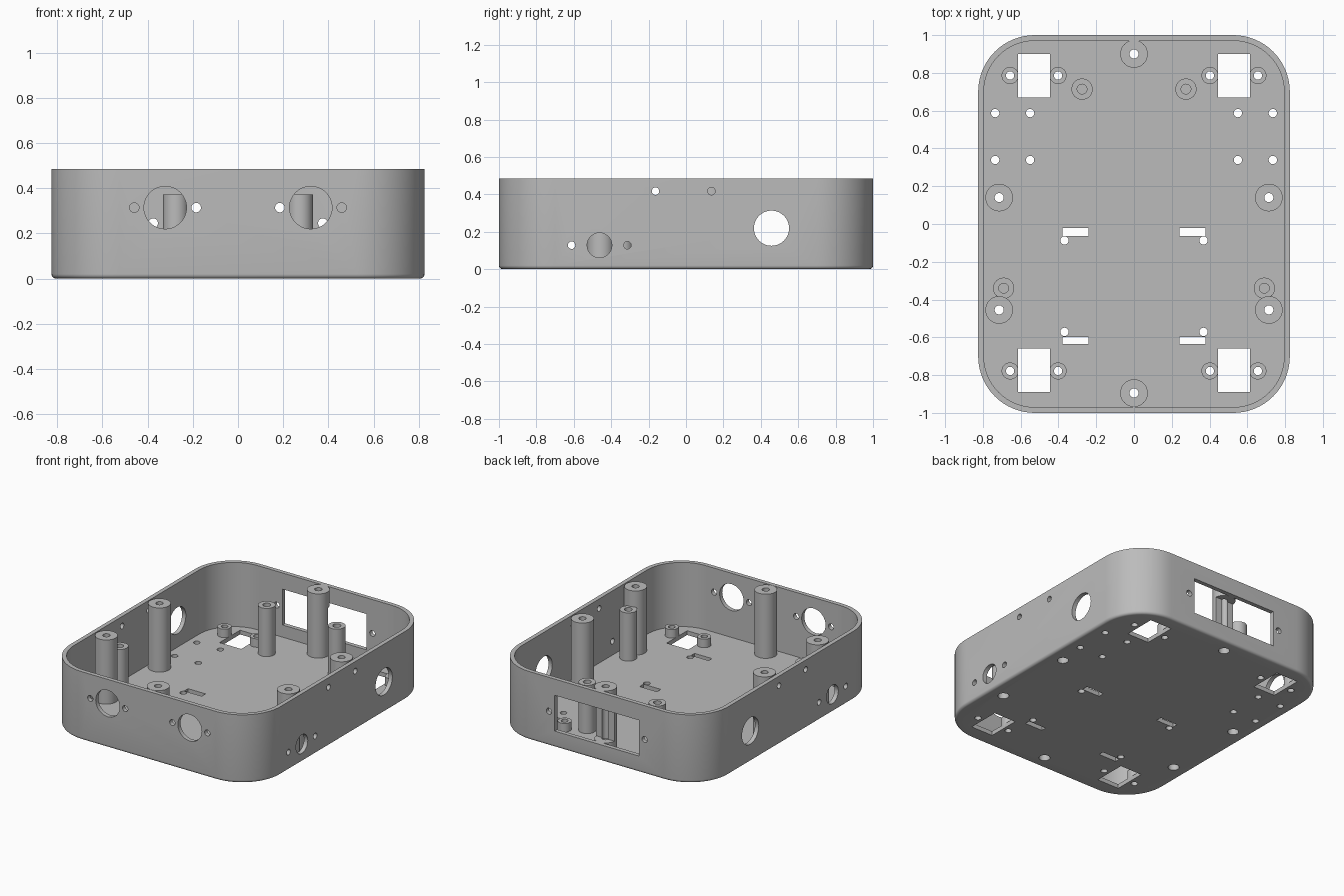
import bpy, bmesh, math
from mathutils import Matrix, Vector

cube = bpy.data.objects.get("Cube")
if cube:
    bpy.data.objects.remove(cube, do_unlink=True)

HX, HY, H = 0.825, 1.0, 0.485      # half width, half length, height
WALL, FLOOR, CORNER = 0.03, 0.03, 0.3
SIGNS = (-1, 1)

grey = bpy.data.materials.new("plain grey")
grey.use_nodes = True
grey.diffuse_color = (0.5, 0.5, 0.5, 1)
grey.node_tree.nodes["Principled BSDF"].inputs["Base Color"].default_value = (0.5, 0.5, 0.5, 1)


def make_object(name, bm):
    bmesh.ops.recalc_face_normals(bm, faces=bm.faces)
    mesh = bpy.data.meshes.new(name)
    bm.to_mesh(mesh)
    bm.free()
    mesh.materials.append(grey)
    ob = bpy.data.objects.new(name, mesh)
    bpy.context.collection.objects.link(ob)
    return ob


def lathe(bm, profile, place, n=32):
    """Closed solid of revolution from (radius, height) pairs."""
    rings = [[bm.verts.new(place @ Vector((r * math.cos(t), r * math.sin(t), z)))
              for t in (2 * math.pi * i / n for i in range(n))] for r, z in profile]
    bridge(bm, rings)


def bridge(bm, rings):
    n = len(rings[0])
    for a, b in zip(rings, rings[1:]):
        for i in range(n):
            j = (i + 1) % n
            bm.faces.new((a[i], a[j], b[j], b[i]))
    bm.faces.new(rings[0][::-1])
    bm.faces.new(rings[-1])


def box(bm, x0, x1, y0, y1, z0, z1):
    m = Matrix.Translation(((x0 + x1) / 2, (y0 + y1) / 2, (z0 + z1) / 2))
    m = m @ Matrix.Diagonal((x1 - x0, y1 - y0, z1 - z0, 1))
    bmesh.ops.create_cube(bm, size=1, matrix=m)


def rounded_ring(bm, inset, z, steps=16):
    r = CORNER - inset
    ring = []
    for k, (sx, sy) in enumerate(((1, 1), (-1, 1), (-1, -1), (1, -1))):
        for i in range(steps + 1):
            t = math.pi / 2 * (k + i / steps)
            ring.append(bm.verts.new((sx * (HX - CORNER) + r * math.cos(t),
                                      sy * (HY - CORNER) + r * math.sin(t), z)))
    return ring


def cut(ob, cutter):
    mod = ob.modifiers.new("cut", 'BOOLEAN')
    mod.operation, mod.solver, mod.object = 'DIFFERENCE', 'EXACT', cutter
    bpy.context.view_layer.objects.active = ob
    bpy.ops.object.modifier_apply(modifier=mod.name)


# Tray shell with a rounded bottom edge
bm = bmesh.new()
EDGE = 0.02
section = [(EDGE * (1 - math.sin(a)), EDGE * (1 - math.cos(a)))
           for a in (math.pi / 2 * i / 5 for i in range(6))]
section += [(0, H), (WALL, H), (WALL, FLOOR)]
bridge(bm, [rounded_ring(bm, d, z) for d, z in section])
tray = make_object("tray", bm)

# Post positions
tall = [(0, 0.9), (0, -0.895)] + [(s * 0.714, y) for s in SIGNS for y in (0.14, -0.455)]
middle = [(s * x, y) for s in SIGNS for x, y in ((0.275, 0.714), (0.69, -0.34))]
short = [(s * x, y) for s in SIGNS for x in (0.402, 0.656) for y in (0.786, -0.778)]

# Vertical cutters: screw holes, counterbores, floor openings
bm = bmesh.new()
for x, y in tall:
    lathe(bm, [(0.036, -0.1), (0.036, 0.1), (0.024, 0.1), (0.024, 0.6)],
          Matrix.Translation((x, y, 0)))
for x, y in middle:
    lathe(bm, [(0.026, 0.2), (0.026, 0.6)], Matrix.Translation((x, y, 0)))
floor_holes = [(s * x, y) for s in SIGNS for x, y in
               ((0.735, 0.587), (0.55, 0.587), (0.735, 0.339), (0.55, 0.339),
                (0.368, -0.087), (0.368, -0.571))]
for x, y in short + floor_holes:
    lathe(bm, [(0.022, -0.1), (0.022, 0.2)], Matrix.Translation((x, y, 0)))
for s in SIGNS:
    for x0, x1, y0, y1 in ((0.444, 0.614, 0.67, 0.9), (0.444, 0.614, -0.89, -0.66),
                           (0.241, 0.378, -0.063, -0.02), (0.241, 0.378, -0.635, -0.598)):
        box(bm, *sorted((s * x0, s * x1)), y0, y1, -0.1, 0.2)
floor_cutter = make_object("floor_cutter", bm)

# Horizontal cutters: sensor holes, side holes, rear window
bm = bmesh.new()
along_x = Matrix.Rotation(math.pi / 2, 4, 'Y')
along_y = Matrix.Rotation(math.pi / 2, 4, 'X')


def wall_hole(r, pos, turn):
    lathe(bm, [(r, -0.05), (r, 0.05)], Matrix.Translation(pos) @ turn, 48)


for s in SIGNS:
    for r, x in ((0.094, 0.322), (0.021, 0.185), (0.021, 0.459)):
        wall_hole(r, (s * x, -1.005, 0.314), along_y)
    wall_hole(0.021, (s * 0.375, 1.005, 0.245), along_y)
    for r, y, z in ((0.094, 0.457, 0.219), (0.066, -0.4625, 0.128), (0.02, -0.612, 0.128),
                    (0.02, -0.313, 0.128), (0.02, -0.163, 0.417), (0.02, 0.136, 0.417)):
        wall_hole(r, (s * 0.84, y, z), along_x)
box(bm, -0.33, 0.33, 0.905, 1.1, 0.116, 0.37)
wall_cutter = make_object("wall_cutter", bm)

# Posts rising from the floor
parts = [tray]
for name, spots, r, top in (("tall_post", tall, 0.073, H), ("middle_post", middle, 0.056, 0.372),
                            ("short_standoff", short, 0.045, 0.09)):
    for i, (x, y) in enumerate(spots):
        bm = bmesh.new()
        lathe(bm, [(r, 0.015), (r, top)], Matrix.Translation((x, y, 0)), 40)
        parts.append(make_object(f"{name}_{i + 1}", bm))

for ob in parts:
    cut(ob, floor_cutter)
    if ob is tray or ob.name == "tall_post_1":
        cut(ob, wall_cutter)
    bpy.ops.object.select_all(action='DESELECT')
    ob.select_set(True)
    bpy.context.view_layer.objects.active = ob
    bpy.ops.object.shade_smooth_by_angle(angle=math.radians(30))

for helper in (floor_cutter, wall_cutter):
    bpy.data.objects.remove(helper, do_unlink=True)
